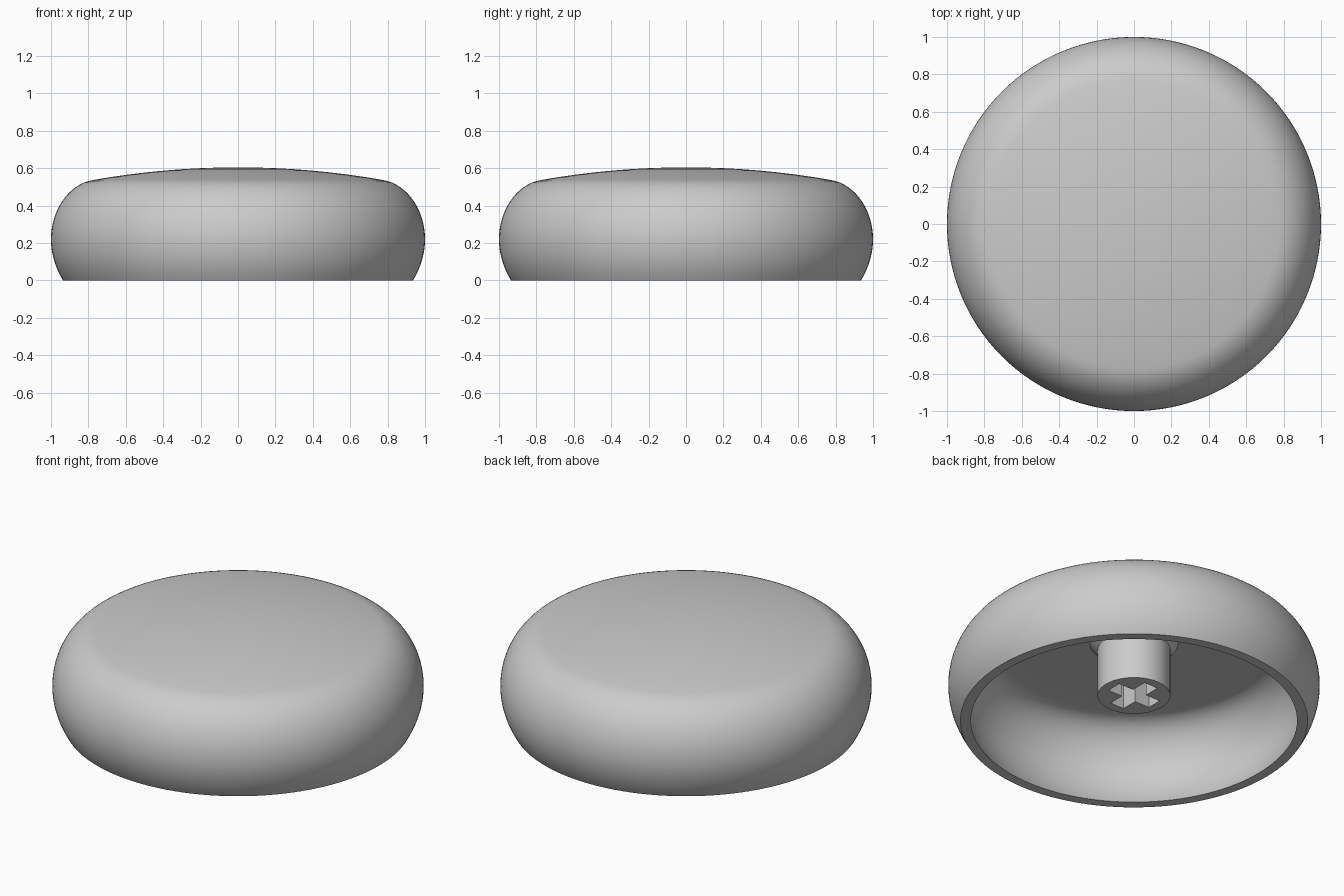
import bpy, bmesh, math
from mathutils import Vector
from mathutils.geometry import interpolate_bezier

cube = bpy.data.objects.get("Cube")
if cube:
    bpy.data.objects.remove(cube, do_unlink=True)

grey = bpy.data.materials.new("light grey plastic")
grey.use_nodes = True
grey.diffuse_color = (0.6, 0.6, 0.6, 1)
grey.node_tree.nodes["Principled BSDF"].inputs["Base Color"].default_value = (0.6, 0.6, 0.6, 1)


def lathe(name, profile, steps):
    """Revolve an (r, z) profile about the z axis; both ends lie on the axis."""
    bm = bmesh.new()
    verts = [bm.verts.new((r, 0, z)) for r, z in profile]
    edges = [bm.edges.new(pair) for pair in zip(verts, verts[1:])]
    bmesh.ops.spin(bm, geom=verts + edges, cent=(0, 0, 0), axis=(0, 0, 1),
                   angle=math.tau, steps=steps)
    bmesh.ops.remove_doubles(bm, verts=bm.verts, dist=0.0001)
    bmesh.ops.recalc_face_normals(bm, faces=bm.faces)
    mesh = bpy.data.meshes.new(name)
    bm.to_mesh(mesh)
    bm.free()
    mesh.materials.append(grey)
    obj = bpy.data.objects.new(name, mesh)
    bpy.context.collection.objects.link(obj)
    return obj


def smooth(obj):
    bpy.ops.object.select_all(action='DESELECT')
    obj.select_set(True)
    bpy.context.view_layer.objects.active = obj
    bpy.ops.object.shade_smooth_by_angle(angle=math.radians(30))


def curve(a, b, c, d, count):
    pts = [Vector((p[0], p[1], 0)) for p in (a, b, c, d)]
    return [(p.x, p.y) for p in interpolate_bezier(*pts, count)]


def wall(rim, belly, shoulder, crown):
    """Profile from the bottom rim, round the bulging side, to the middle of the top."""
    mid = 0.22
    low = curve((rim, 0), (rim + 0.04, 0.065), (belly, 0.14), (belly, mid), 10)
    r, z = shoulder
    reach = 0.13
    drop = reach * 2 * (crown - z) / r
    high = curve((belly, mid), (belly, z - 0.16), (r + reach, z - drop), shoulder, 16)
    dome = [(r * (1 - t / 8), crown - (crown - z) * (1 - t / 8) ** 2) for t in range(1, 9)]
    return low + high[1:] + dome


# Hollow cap: domed outer skin, flat rim and flat-ceilinged cavity in one closed profile
ceiling = 0.478
outer = wall(0.935, 1.0, (0.775, 0.5375), 0.605)
inner = wall(0.878, 0.942, (0.74, ceiling), ceiling)
smooth(lathe("cap_shell", outer[::-1] + inner, 128))

# Round stem, flared where it meets the ceiling, with a cross-shaped socket
stem = lathe("stem", [(0, 0.155), (0.196, 0.155), (0.196, ceiling - 0.041),
                      (0.237, ceiling), (0.237, 0.52), (0, 0.52)], 64)
for size in ((0.284, 0.09), (0.09, 0.284)):
    bpy.ops.mesh.primitive_cube_add(size=1, location=(0, 0, 0.265))
    cutter = bpy.context.object
    cutter.name = "socket_cutter"
    cutter.scale = (size[0], size[1], 0.33)
    cutter.hide_render = True
    cutter.data.materials.append(grey)
    cut = stem.modifiers.new("socket", 'BOOLEAN')
    cut.operation = 'DIFFERENCE'
    cut.solver = 'EXACT'
    cut.object = cutter
    bpy.context.view_layer.objects.active = stem
    bpy.ops.object.modifier_apply(modifier=cut.name)
    bpy.data.objects.remove(cutter, do_unlink=True)
smooth(stem)
